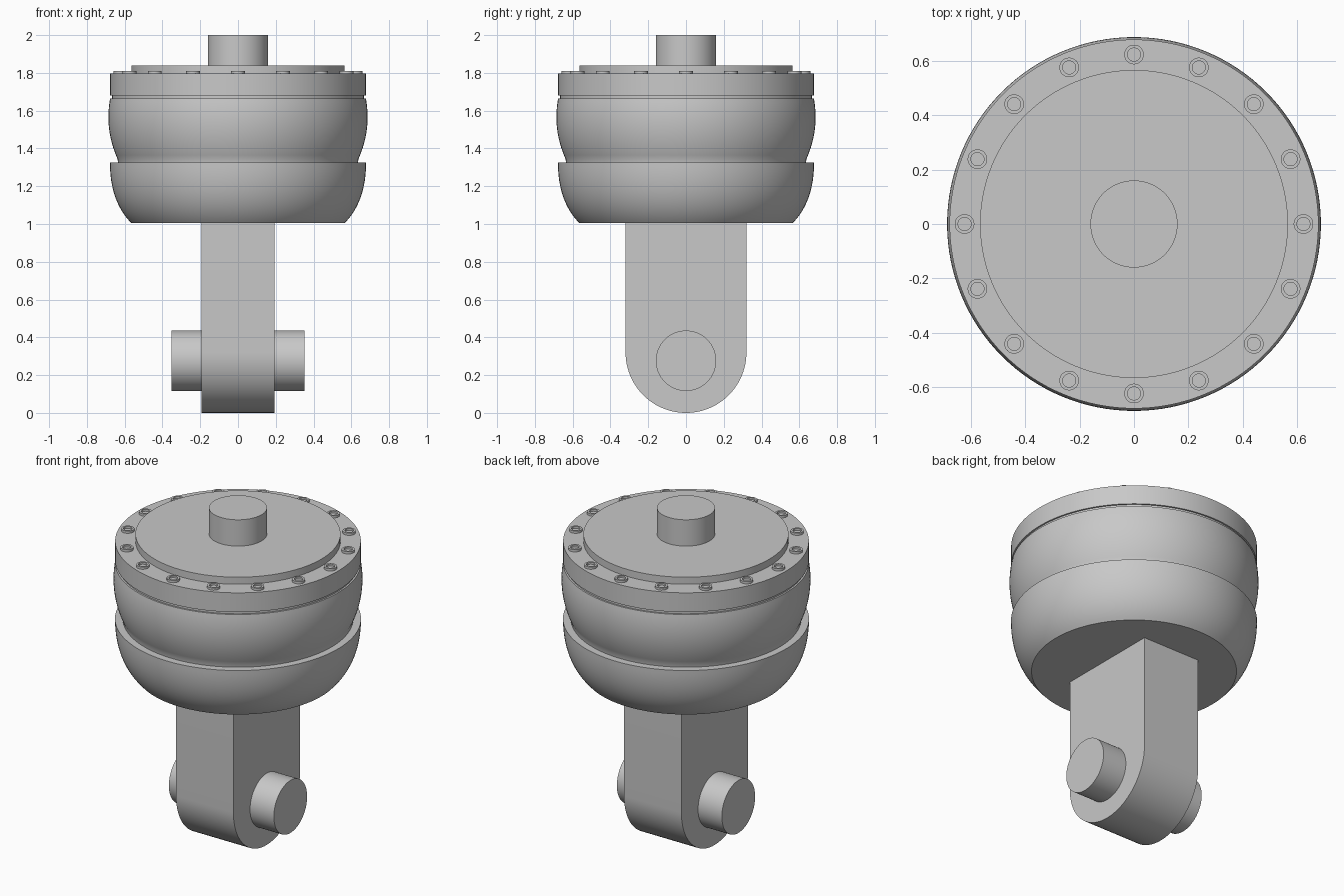
import bpy
import bmesh
import math
from mathutils import Matrix, Vector

cube = bpy.data.objects.get("Cube")
if cube:
    bpy.data.objects.remove(cube, do_unlink=True)

# One plain grey for every part
grey = bpy.data.materials.new("plain grey")
grey.use_nodes = True
colour = (0.58, 0.58, 0.58, 1)
grey.diffuse_color = colour
grey.node_tree.nodes["Principled BSDF"].inputs["Base Color"].default_value = colour


def finish(name, bm):
    bmesh.ops.recalc_face_normals(bm, faces=bm.faces)
    mesh = bpy.data.meshes.new(name)
    bm.to_mesh(mesh)
    bm.free()
    mesh.materials.append(grey)
    obj = bpy.data.objects.new(name, mesh)
    bpy.context.collection.objects.link(obj)
    bpy.ops.object.select_all(action="DESELECT")
    obj.select_set(True)
    bpy.context.view_layer.objects.active = obj
    bpy.ops.object.shade_smooth_by_angle(angle=math.radians(25))
    return obj


def lathe(name, profile, sides=128):
    """Turn a (radius, height) profile about z; flat caps close both ends."""
    bm = bmesh.new()
    rings = []
    for r, z in profile:
        angles = [math.tau * i / sides for i in range(sides)]
        rings.append([bm.verts.new((r * math.cos(a), r * math.sin(a), z)) for a in angles])
    for low, high in zip(rings, rings[1:]):
        for i in range(sides):
            j = (i + 1) % sides
            bm.faces.new((low[i], low[j], high[j], high[i]))
    bm.faces.new(rings[0][::-1])
    bm.faces.new(rings[-1])
    return finish(name, bm)


def curve(start, control, end, steps=16):
    a, b, c = Vector(start), Vector(control), Vector(end)
    ts = [i / steps for i in range(steps + 1)]
    return [tuple(a * (1 - t) ** 2 + b * 2 * t * (1 - t) + c * t * t) for t in ts]


# Housing: lower bowl, bulging drum, bolted flange and raised cover
bowl = curve((0.565, 1.005), (0.678, 1.12), (0.678, 1.325))
drum = curve((0.638, 1.345), (0.707, 1.50), (0.677, 1.665))
flange = [(0.667, 1.665), (0.667, 1.68), (0.677, 1.68), (0.677, 1.797)]
cover = [(0.565, 1.797), (0.565, 1.84)]
lathe("housing", bowl + [(0.635, 1.325)] + drum + flange + cover)

# Top shaft
lathe("top_shaft", [(0.16, 1.82), (0.16, 2.0)], 64)

# Socket bolts around the flange
bolt_profile = [(0.036, 1.79), (0.036, 1.811), (0.024, 1.811), (0.024, 1.80)]
bolt = lathe("flange_bolt", bolt_profile, 32)
bolt_count = 16
for i in range(bolt_count):
    item = bolt if i == 0 else bolt.copy()
    if i:
        bpy.context.collection.objects.link(item)
    a = math.tau * i / bolt_count
    item.location = (0.622 * math.cos(a), 0.622 * math.sin(a), 0)

# Arm: flat-sided bar with a rounded lower end
half_width, half_depth = 0.193, 0.32
outline = [(half_depth, 1.02)]
for i in range(49):
    a = -math.pi * i / 48
    outline.append((half_depth * math.cos(a), half_depth + half_depth * math.sin(a)))
outline.append((-half_depth, 1.02))
bm = bmesh.new()
side = bm.faces.new([bm.verts.new((-half_width, y, z)) for y, z in outline])
new = bmesh.ops.extrude_face_region(bm, geom=[side])["geom"]
bmesh.ops.translate(bm, vec=(2 * half_width, 0, 0),
                    verts=[g for g in new if isinstance(g, bmesh.types.BMVert)])
finish("arm", bm)

# Cross pin through the arm
bm = bmesh.new()
place = Matrix.Translation((0, 0, 0.276)) @ Matrix.Rotation(math.pi / 2, 4, "Y")
bmesh.ops.create_cone(bm, cap_ends=True, segments=64, radius1=0.16, radius2=0.16,
                      depth=0.706, matrix=place)
finish("cross_pin", bm)
